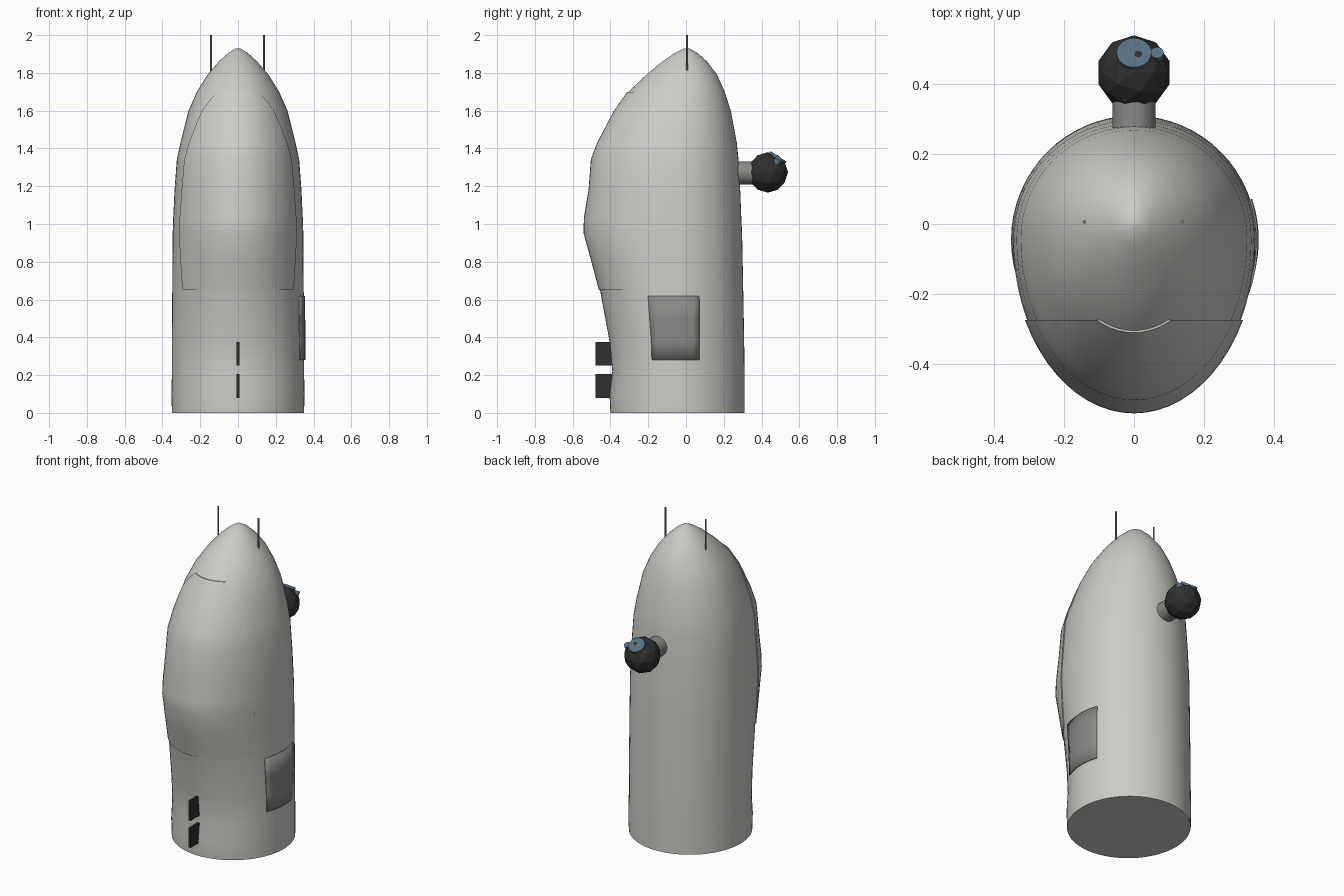
import bpy, bmesh, math
from mathutils import Vector

cube = bpy.data.objects.get("Cube")
if cube:
    bpy.data.objects.remove(cube, do_unlink=True)


def material(name, r, g, b):
    m = bpy.data.materials.new(name)
    m.use_nodes = True
    m.diffuse_color = (r, g, b, 1)
    node = next(n for n in m.node_tree.nodes if n.type == 'BSDF_PRINCIPLED')
    node.inputs["Base Color"].default_value = (r, g, b, 1)
    return m


HULL = material("pale_grey", 0.6, 0.6, 0.57)
GREY = material("mid_grey", 0.25, 0.25, 0.24)
BLACK = material("black", 0.03, 0.03, 0.03)
BLUE = material("steel_blue", 0.09, 0.16, 0.22)

# Hull stations: height, half width, front y, back y
STATIONS = [
    (0, .35, -.40, .31), (.1, .352, -.405, .31), (.22, .35, -.39, .31),
    (.38, .35, -.405, .308), (.65, .348, -.455, .303), (.8, .347, -.495, .3),
    (.95, .346, -.536, .297), (1.03, .343, -.535, .293), (1.18, .336, -.51, .287),
    (1.34, .324, -.498, .278), (1.43, .305, -.465, .269), (1.6, .262, -.375, .237),
    (1.7, .218, -.305, .205), (1.79, .162, -.21, .165), (1.86, .102, -.125, .112),
    (1.905, .052, -.06, .062), (1.93, .012, -.01, .018),
]


def section(z):
    """Half width, front y and back y at height z."""
    for a, b in zip(STATIONS, STATIONS[1:]):
        if z <= b[0]:
            t = (z - a[0]) / (b[0] - a[0])
            return [p + (q - p) * t for p, q in zip(a[1:], b[1:])]
    return STATIONS[-1][1:]


def hull_point(z, angle, offset=0.0):
    """Point on the egg-shaped section; angle 0 is +x and pi/2 is the back."""
    w, front, back = section(z)
    mid = -0.045 if z < 1.3 else -0.045 * (1.93 - z) / 0.63
    s = math.sin(angle)
    depth = (back - mid if s > 0 else mid - front) + offset
    return Vector(((w + offset) * math.cos(angle), mid + depth * s, z))


def finish(name, bm, mat, smooth=None):
    bmesh.ops.recalc_face_normals(bm, faces=bm.faces)
    mesh = bpy.data.meshes.new(name)
    bm.to_mesh(mesh)
    bm.free()
    ob = bpy.data.objects.new(name, mesh)
    bpy.context.collection.objects.link(ob)
    mesh.materials.append(mat)
    if smooth:
        bpy.ops.object.select_all(action='DESELECT')
        ob.select_set(True)
        bpy.context.view_layer.objects.active = ob
        bpy.ops.object.shade_smooth_by_angle(angle=math.radians(smooth))
    return ob


def loft(heights, offset=0.0, sides=64):
    bm = bmesh.new()
    rings = [[bm.verts.new(hull_point(z, math.tau * i / sides, offset))
              for i in range(sides)] for z in heights]
    for low, high in zip(rings, rings[1:]):
        for i in range(sides):
            j = (i + 1) % sides
            bm.faces.new((low[i], low[j], high[j], high[i]))
    bm.faces.new(rings[0][::-1])
    bm.faces.new(rings[-1])
    return bm


def rod(name, start, end, radius, mat, sides=24):
    start, end = Vector(start), Vector(end)
    bm = bmesh.new()
    bmesh.ops.create_cone(bm, cap_ends=True, segments=sides, radius1=radius,
                          radius2=radius, depth=(end - start).length)
    turn = (end - start).to_track_quat('Z', 'Y').to_matrix()
    bmesh.ops.rotate(bm, verts=bm.verts, matrix=turn)
    bmesh.ops.translate(bm, verts=bm.verts, vec=(start + end) / 2)
    return finish(name, bm, mat, 40)


def box(name, low, high, mat):
    low, high = Vector(low), Vector(high)
    bm = bmesh.new()
    bmesh.ops.create_cube(bm, size=1)
    bmesh.ops.scale(bm, verts=bm.verts, vec=high - low)
    bmesh.ops.translate(bm, verts=bm.verts, vec=(low + high) / 2)
    return finish(name, bm, mat)


# Main body
levels = [s[0] for s in STATIONS]
finish("hull", loft(levels), HULL, 40)

# Raised front cover, trimmed by a vertical plane
cover = loft([z for z in levels if 0.64 < z < 1.71], 0.006)
bmesh.ops.bisect_plane(cover, geom=cover.verts[:] + cover.edges[:] + cover.faces[:],
                       plane_co=(0, -0.275, 0), plane_no=(0, 1, 0), clear_outer=True)
bmesh.ops.holes_fill(cover, edges=[e for e in cover.edges if e.is_boundary])
finish("front_cover", cover, HULL, 40)

# Curved hatch following the left side of the hull
bm = bmesh.new()
columns = []
for i in range(9):
    y = -0.18 + 0.25 * i / 8
    angle = math.asin((y + 0.045) / 0.355)
    columns.append([bm.verts.new(hull_point(z, angle, 0.004)) for z in (0.28, 0.38, 0.5, 0.62)])
for a, b in zip(columns, columns[1:]):
    for k in range(3):
        bm.faces.new((a[k], b[k], b[k + 1], a[k + 1]))
hatch = finish("side_hatch", bm, GREY, 40)
solid = hatch.modifiers.new("thickness", 'SOLIDIFY')
solid.thickness = 0.006
solid.offset = 0

# Two front fins
for name, z in (("lower_fin", 0.08), ("upper_fin", 0.25)):
    box(name, (-0.007, -0.48, z), (0.007, -0.37, z + 0.125), BLACK)

# Antennas and nose cap
for name, x in (("right_antenna", -0.142), ("left_antenna", 0.138)):
    rod(name, (x, 0.006, 1.8), (x, 0.006, 2.0), 0.005, GREY, 8)

# Rear sensor: arm, ball and two lenses
rod("sensor_arm", (0, 0.24, 1.27), (0, 0.38, 1.27), 0.061, GREY)
bm = bmesh.new()
bmesh.ops.create_icosphere(bm, subdivisions=2, radius=0.107)
bmesh.ops.translate(bm, verts=bm.verts, vec=(0, 0.433, 1.273))
finish("sensor_ball", bm, BLACK)
aim = Vector((0, 0.55, 0.83)).normalized()
for name, spot, radius in (("large_lens", (0, 0.487, 1.353), 0.05),
                           ("small_lens", (0.066, 0.487, 1.336), 0.019)):
    spot = Vector(spot)
    rod(name, spot - aim * 0.02, spot + aim * 0.006, radius, BLUE)
